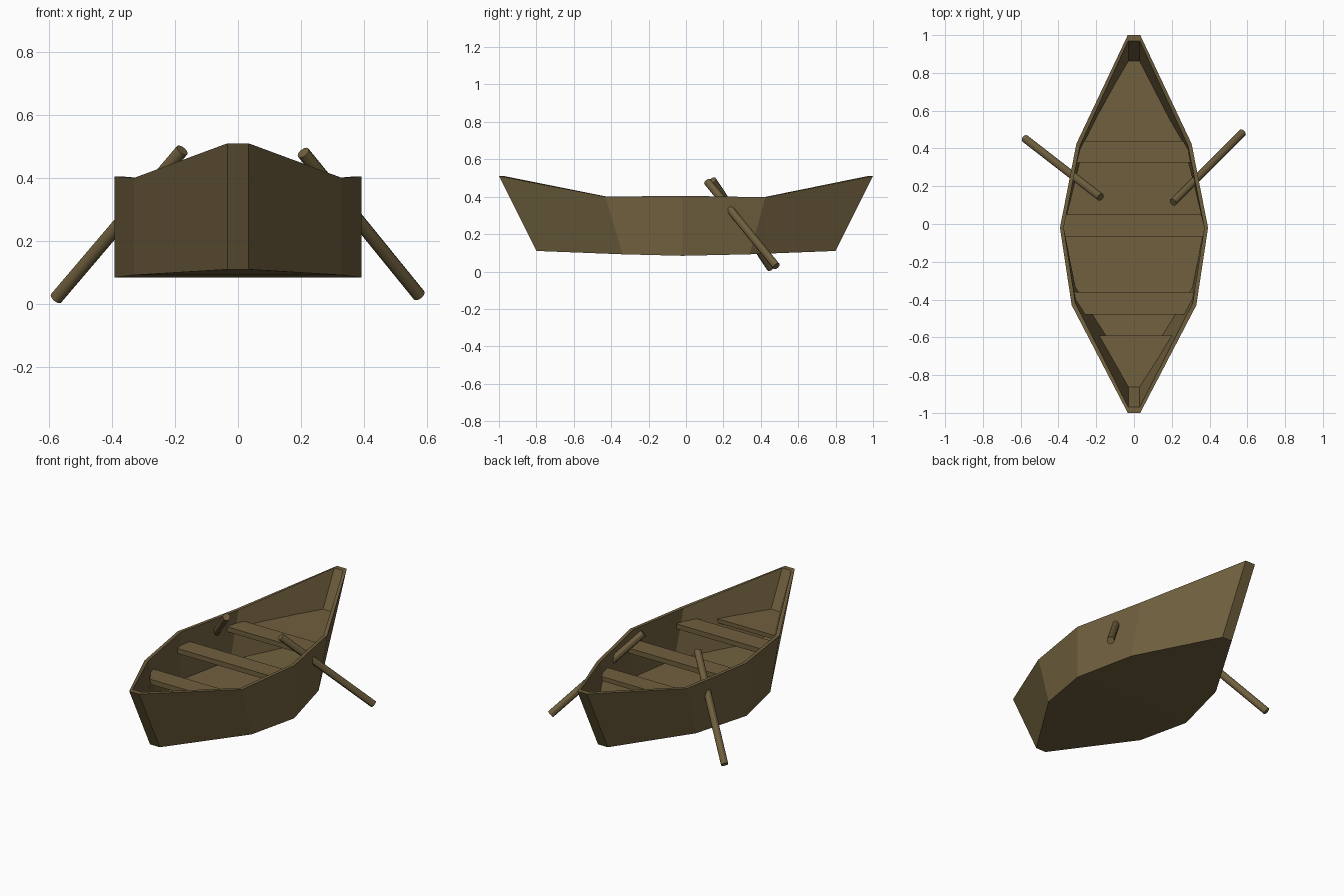
import bpy, bmesh
from mathutils import Vector

if "Cube" in bpy.data.objects:
    bpy.data.objects.remove(bpy.data.objects["Cube"])

wood = bpy.data.materials.new("wood")
wood.diffuse_color = (0.16, 0.115, 0.048, 1)
wood.use_nodes = True
wood.node_tree.nodes["Principled BSDF"].inputs["Base Color"].default_value = wood.diffuse_color

# Stations along the hull: (y, half width, z)
TOP = [(-1, .033, .51), (-.43, .33, .40), (-.02, .392, .405), (.425, .305, .397), (1, .033, .51)]
BOTTOM = [(-.8, .033, .11), (-.34, .33, .092), (-.02, .392, .084), (.34, .305, .092), (.8, .033, .11)]
TOP_IN = [(-.97, .03, .51), (-.42, .31, .40), (-.02, .372, .405), (.415, .286, .397), (.97, .03, .51)]
BOTTOM_IN = [(-.78, .03, .14), (-.335, .31, .122), (-.02, .372, .114), (.335, .286, .122), (.78, .03, .14)]


def finish(name, bm):
    bmesh.ops.recalc_face_normals(bm, faces=bm.faces)
    me = bpy.data.meshes.new(name)
    bm.to_mesh(me)
    bm.free()
    me.materials.append(wood)
    ob = bpy.data.objects.new(name, me)
    bpy.context.collection.objects.link(ob)
    return ob


# Hull shell: outer skin, rim and inner skin
def build_hull():
    bm = bmesh.new()
    rings = []
    for st in (BOTTOM, TOP, TOP_IN, BOTTOM_IN):
        right = [bm.verts.new((w, y, z)) for y, w, z in st]
        left = [bm.verts.new((-w, y, z)) for y, w, z in st]
        rings.append((right, left))
    for (r0, l0), (r1, l1) in zip(rings, rings[1:]):
        a, b = r0 + l0[::-1], r1 + l1[::-1]
        for i in range(len(a)):
            j = (i + 1) % len(a)
            bm.faces.new((a[i], a[j], b[j], b[i]))
    for r, l in (rings[0], rings[3]):
        for i in range(len(r) - 1):
            bm.faces.new((r[i], r[i + 1], l[i + 1], l[i]))
    finish("hull", bm)


# Half width inside the wall at a given height
def half_width(y, z):
    pts = []
    for (y0, w0, z0), (y1, w1, z1) in zip(BOTTOM, TOP):
        t = (z - z0) / (z1 - z0)
        pts.append((y0 + (y1 - y0) * t, w0))
    for (ya, wa), (yb, wb) in zip(pts, pts[1:]):
        if ya <= y <= yb:
            return wa + (wb - wa) * (y - ya) / (yb - ya) - .01
    return .025


# Plank following the hull sides between given y positions
def plank(name, ys, top, thick):
    bm = bmesh.new()
    loop = [(half_width(y, top - thick), y) for y in ys]
    loop += [(-w, y) for w, y in reversed(loop)]
    face = bm.faces.new([bm.verts.new((x, y, top - thick)) for x, y in loop])
    ext = bmesh.ops.extrude_face_region(bm, geom=[face])
    bmesh.ops.translate(bm, vec=(0, 0, thick),
                        verts=[v for v in ext["geom"] if isinstance(v, bmesh.types.BMVert)])
    finish(name, bm)


# Oar pole between two points
def oar(name, a, b):
    a, b = Vector(a), Vector(b)
    bpy.ops.mesh.primitive_cylinder_add(vertices=12, radius=.021, depth=(b - a).length,
                                        location=(a + b) / 2)
    ob = bpy.context.object
    ob.name = name
    ob.rotation_euler = (b - a).to_track_quat('Z', 'Y').to_euler()
    ob.data.materials.append(wood)
    bpy.ops.object.shade_smooth_by_angle()


build_hull()
plank("front_bench", (-.48, -.36), .325, .03)
plank("middle_bench", (-.065, -.02, .05), .325, .03)
plank("rear_bench", (.325, .44), .325, .03)
plank("bow_seat", (-.875, -.59), .30, .025)
plank("stern_seat", (.42, .875), .30, .025)
oar("right_oar", (.207, .115, .48), (.574, .483, .028))
oar("left_oar", (-.177, .142, .488), (-.577, .452, .018))
